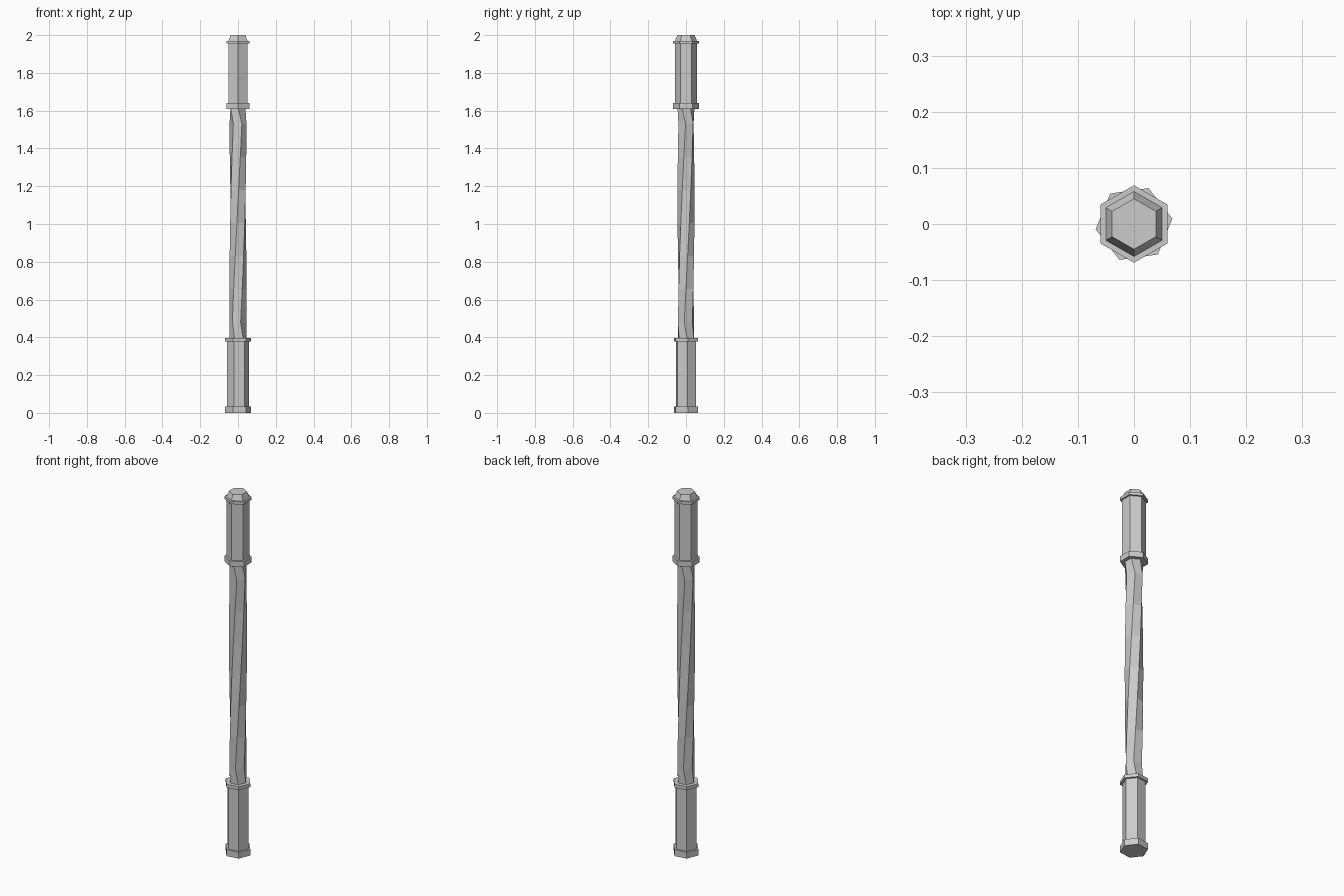
import bpy
import bmesh
from math import radians, cos, sin

if "Cube" in bpy.data.objects:
    bpy.data.objects.remove(bpy.data.objects["Cube"])

SIDES = 6
GRIP, COLLAR, SHAFT = 0.058, 0.069, 0.045


def hex_loft(name, rings):
    """Skin a closed six-sided solid through (z, radius, angle) rings."""
    bm = bmesh.new()
    loops = []
    for z, r, deg in rings:
        angles = [radians(deg + 360 / SIDES * i) for i in range(SIDES)]
        loops.append([bm.verts.new((r * cos(a), r * sin(a), z)) for a in angles])
    for low, high in zip(loops, loops[1:]):
        for i in range(SIDES):
            j = (i + 1) % SIDES
            bm.faces.new((low[i], low[j], high[j], high[i]))
    bm.faces.new(loops[0][::-1])
    bm.faces.new(loops[-1])
    bmesh.ops.recalc_face_normals(bm, faces=bm.faces[:])
    mesh = bpy.data.meshes.new(name)
    bm.to_mesh(mesh)
    bm.free()
    obj = bpy.data.objects.new(name, mesh)
    bpy.context.collection.objects.link(obj)
    return obj


# Lower grip with a collar at each end
LOW = 8
lower = [(0, COLLAR), (0.035, COLLAR), (0.035, GRIP),
         (0.378, GRIP), (0.378, COLLAR), (0.397, COLLAR)]
hex_loft("lower_grip", [(z, r, LOW) for z, r in lower])

# Twisted shaft, turning back briefly at both ends
steps = 6
twist = [(0.48 + 1.05 * i / steps, SHAFT, -12 + 69 * i / steps)
         for i in range(steps + 1)]
hex_loft("twisted_shaft", [(0.39, SHAFT, LOW)] + twist + [(1.62, SHAFT, 30)])

# Upper grip with two collars and a tapered cap
upper = [(1.61, COLLAR), (1.64, COLLAR), (1.64, GRIP), (1.955, GRIP),
         (1.955, COLLAR), (1.97, COLLAR), (1.97, GRIP), (2.0, 0.045)]
hex_loft("upper_grip", [(z, r, 30) for z, r in upper])
